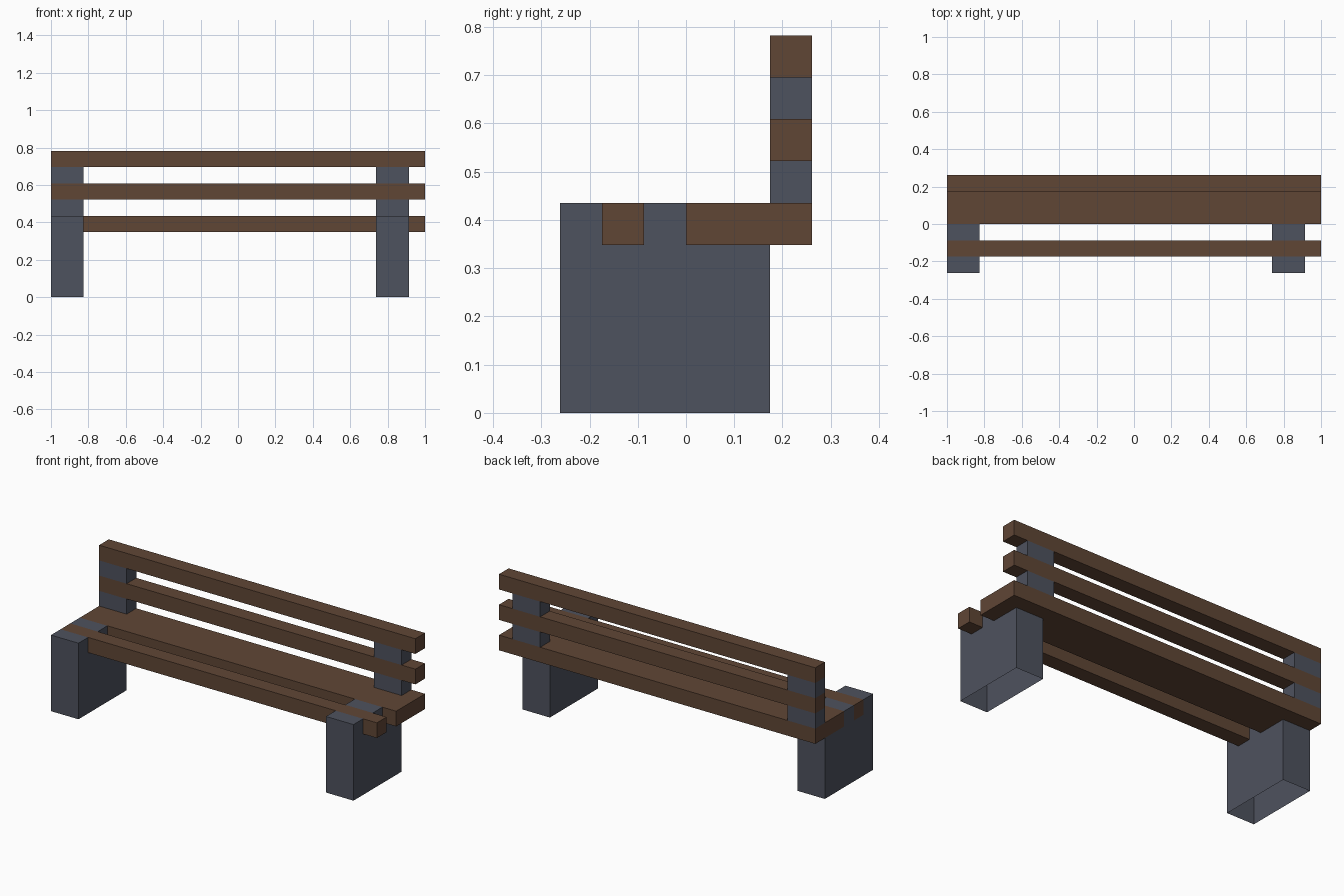
import bpy, bmesh

cube = bpy.data.objects.get("Cube")
if cube:
    bpy.data.objects.remove(cube, do_unlink=True)

U = 2 / 23  # one block of the grid the bench is built on


def material(name, color):
    m = bpy.data.materials.new(name)
    m.use_nodes = True
    m.diffuse_color = color
    m.node_tree.nodes["Principled BSDF"].inputs["Base Color"].default_value = color
    return m


wood = material("brown wood", (0.117, 0.061, 0.036, 1))
stone = material("slate grey", (0.076, 0.084, 0.112, 1))


def prism(name, profile, x0, x1, mat, open_dirs=()):
    """Extrude a (y, z) profile from x0 to x1 in blocks; drop faces at the given z levels."""
    bm = bmesh.new()
    place = lambda x, y, z: ((x - 11.5) * U, (y - 3) * U, z * U)
    face = bm.faces.new([bm.verts.new(place(x0, y, z)) for y, z in profile])
    geom = bmesh.ops.extrude_face_region(bm, geom=[face], use_keep_orig=True)["geom"]
    moved = [g for g in geom if isinstance(g, bmesh.types.BMVert)]
    bmesh.ops.translate(bm, verts=moved, vec=((x1 - x0) * U, 0, 0))
    bmesh.ops.recalc_face_normals(bm, faces=bm.faces)
    dropped = [f for f in bm.faces if any(
        all(abs(v.co.z - z * U) < 1e-4 for v in f.verts) for z in open_dirs)]
    bmesh.ops.delete(bm, geom=dropped, context='FACES')
    mesh = bpy.data.meshes.new(name)
    bm.to_mesh(mesh)
    bm.free()
    mesh.materials.append(mat)
    obj = bpy.data.objects.new(name, mesh)
    bpy.context.collection.objects.link(obj)


def rect(y0, y1, z0, z1):
    return [(y0, z0), (y1, z0), (y1, z1), (y0, z1)]


# Legs, notched for the seat planks and hollow underneath, with back posts above
leg = [(0, 0), (0, 5), (1, 5), (1, 4), (2, 4), (2, 5), (3, 5), (3, 4), (5, 4), (5, 0)]
for side, x in (("right", 0), ("left", 20)):
    prism(side + "_leg", leg, x, x + 2, stone, open_dirs=(0,))
    for part, z in (("lower", 5), ("upper", 7)):
        prism(f"{side}_{part}_post", rect(5, 6, z, z + 1), x, x + 2, stone, open_dirs=(z, z + 1))

# Full-length planks
prism("front_seat_slat", rect(1, 2, 4, 5), 0, 23, wood)
prism("seat", rect(3, 6, 4, 5), 0, 23, wood)
prism("lower_back_slat", rect(5, 6, 6, 7), 0, 23, wood)
prism("upper_back_slat", rect(5, 6, 8, 9), 0, 23, wood)
